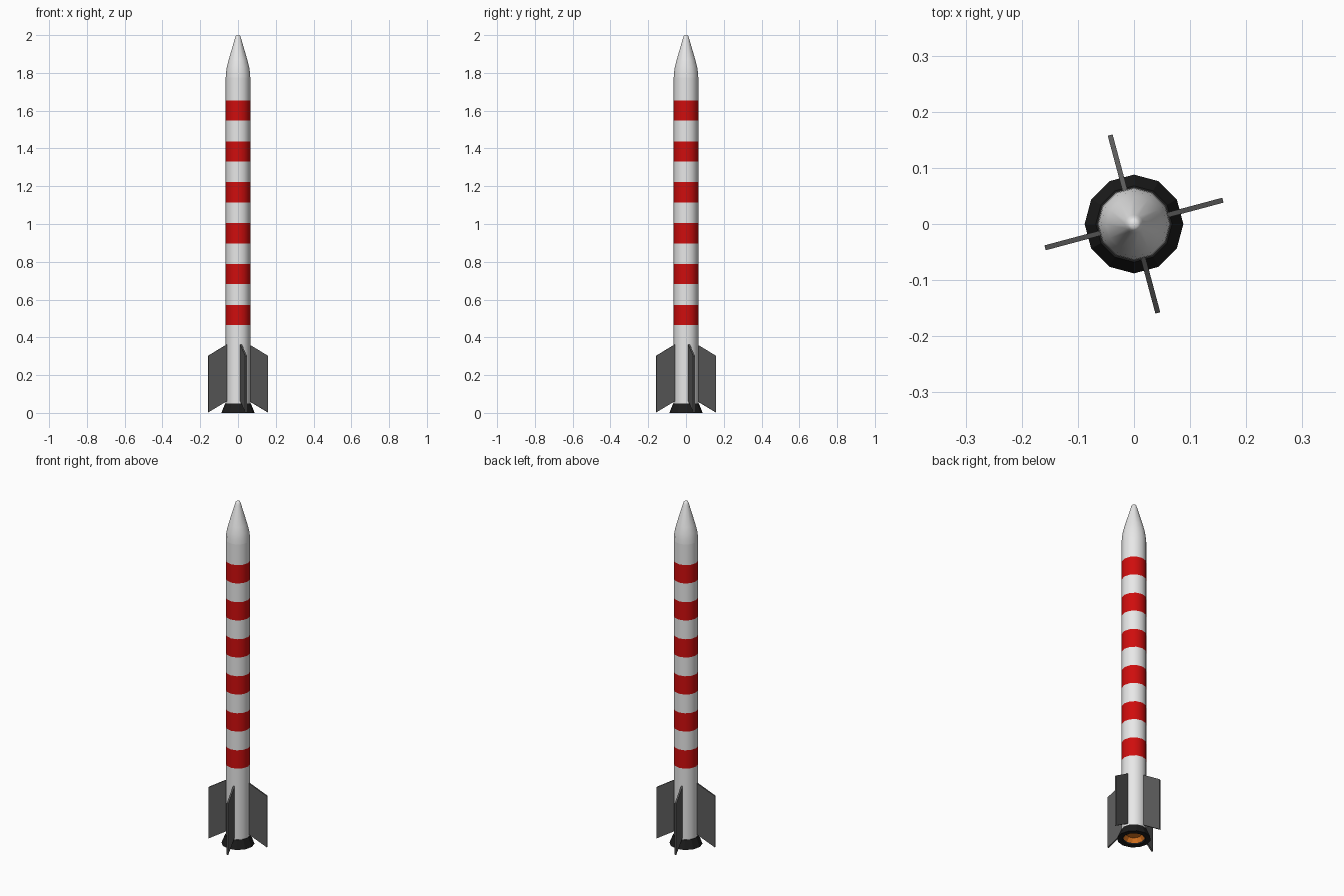
import bpy
import bmesh
from math import cos, sin, pi, radians
from mathutils import Matrix

SIDES = 12
R = 0.065

cube = bpy.data.objects.get("Cube")
if cube:
    bpy.data.objects.remove(cube, do_unlink=True)


def material(name, color):
    m = bpy.data.materials.new(name)
    m.use_nodes = True
    m.diffuse_color = (*color, 1)
    bsdf = next(n for n in m.node_tree.nodes if n.type == 'BSDF_PRINCIPLED')
    bsdf.inputs["Base Color"].default_value = (*color, 1)
    return m


white = material("white paint", (0.8, 0.8, 0.8))
red = material("red paint", (0.62, 0.004, 0.004))
grey = material("fin grey", (0.1, 0.1, 0.1))
black = material("nozzle black", (0.012, 0.012, 0.012))
orange = material("exhaust orange", (0.8, 0.2, 0.015))


def finish(name, bm, mats, smooth_angle=None):
    mesh = bpy.data.meshes.new(name)
    bm.to_mesh(mesh)
    bm.free()
    for m in mats:
        mesh.materials.append(m)
    ob = bpy.data.objects.new(name, mesh)
    bpy.context.collection.objects.link(ob)
    if smooth_angle:
        bpy.ops.object.select_all(action='DESELECT')
        ob.select_set(True)
        bpy.context.view_layer.objects.active = ob
        bpy.ops.object.shade_smooth_by_angle(angle=radians(smooth_angle))
    return ob


def lathe(profile, pick=lambda i: 0):
    """Turn (radius, z) points round z, capping both ends; pick(i) colours band i."""
    bm = bmesh.new()
    rings = [[bm.verts.new((r * cos(2 * pi * k / SIDES), r * sin(2 * pi * k / SIDES), z))
              for k in range(SIDES)] for r, z in profile]
    for i, (a, b) in enumerate(zip(rings, rings[1:])):
        for k in range(SIDES):
            n = (k + 1) % SIDES
            bm.faces.new((a[k], a[n], b[n], b[k])).material_index = pick(i)
    bm.faces.new(list(reversed(rings[0]))).material_index = pick(0)
    bm.faces.new(rings[-1]).material_index = pick(len(rings) - 2)
    return bm


# Striped body tube: every second band is red
levels = [0.045]
for i in range(6):
    start = 0.465 + 0.2165 * i
    levels += [start, start + 0.107]
levels.append(1.775)
finish("body_tube", lathe([(R, z) for z in levels], lambda i: i % 2), [white, red], 40)

# Nose cone with a softened shoulder and a blunt tip
nose = [(R, 1.775), (0.0635, 1.80), (0.059, 1.832), (0.05, 1.867),
        (0.0165, 1.982), (0.012, 1.995), (0.007, 2.0)]
finish("nose_cone", lathe(nose), [white], 50)

# Flared nozzle with a glowing recess underneath
nozzle = [(0.055, 0.05), (0.068, 0.05), (0.088, 0.0), (0.06, 0.0),
          (0.056, 0.008), (0.04, 0.03)]
bm = lathe(nozzle, lambda i: 1 if i == 4 else 0)
bmesh.ops.recalc_face_normals(bm, faces=bm.faces[:])
finish("nozzle", bm, [black, orange])

# Four swept fins, each seated on the middle of a body facet
outline = [(0.055, 0.066), (0.164, 0.003), (0.164, 0.302), (0.055, 0.366)]
for i in range(4):
    bm = bmesh.new()
    face = bm.faces.new([bm.verts.new((x, -0.0045, z)) for x, z in outline])
    ext = bmesh.ops.extrude_face_region(bm, geom=[face])
    moved = [v for v in ext["geom"] if isinstance(v, bmesh.types.BMVert)]
    bmesh.ops.translate(bm, verts=moved, vec=(0, 0.009, 0))
    bmesh.ops.recalc_face_normals(bm, faces=bm.faces[:])
    bm.transform(Matrix.Rotation(radians(15 + 90 * i), 4, 'Z'))
    finish("fin_%d" % (i + 1), bm, [grey])
